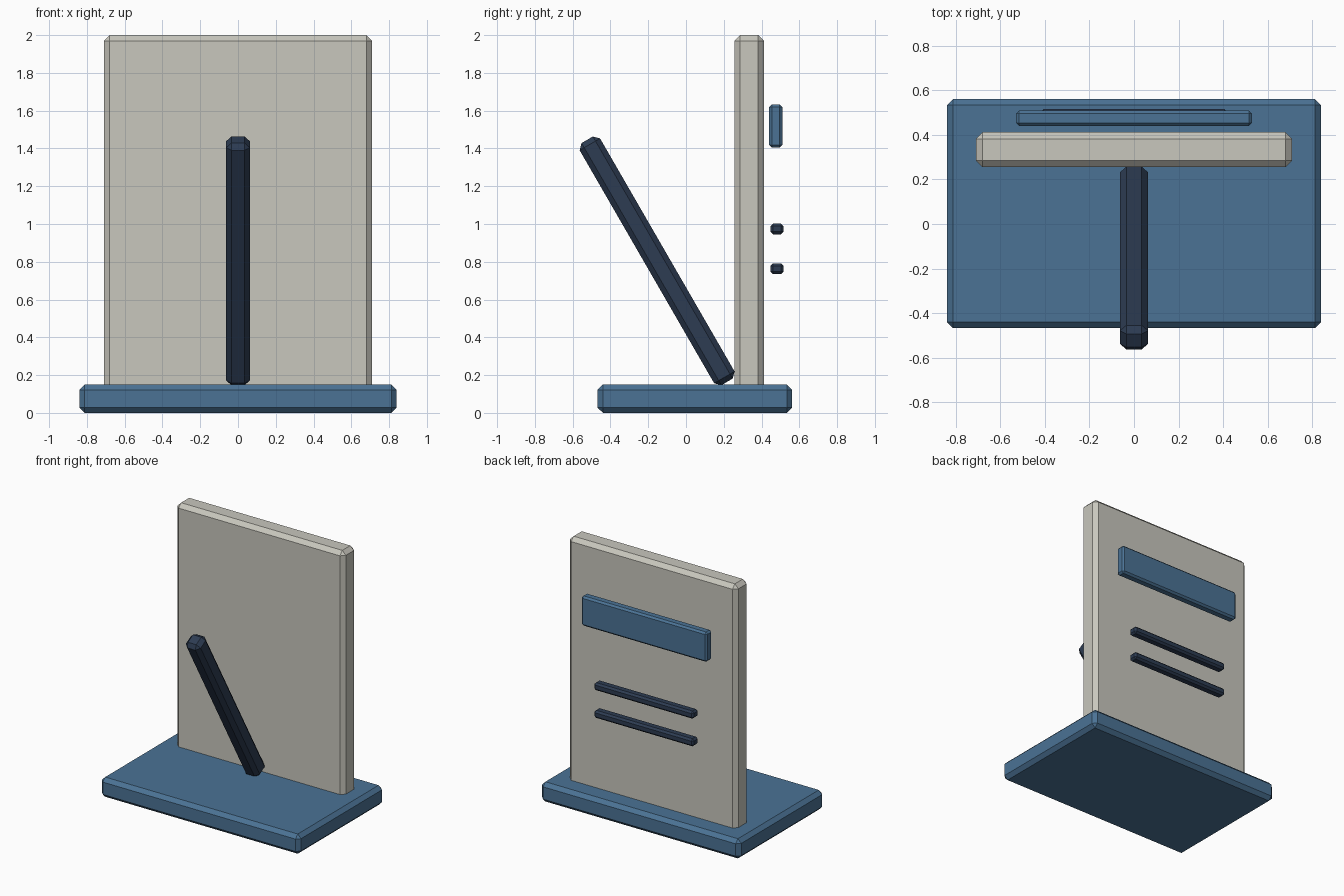
import bpy
import bmesh
from math import radians

if "Cube" in bpy.data.objects:
    bpy.data.objects.remove(bpy.data.objects["Cube"])


def material(name, rgb):
    m = bpy.data.materials.new(name)
    m.diffuse_color = (*rgb, 1.0)
    m.use_nodes = True
    m.node_tree.nodes["Principled BSDF"].inputs["Base Color"].default_value = m.diffuse_color
    return m


BLUE = material("blue", (0.07, 0.17, 0.30))
DARK = material("dark_navy", (0.026, 0.045, 0.085))
CREAM = material("warm_grey", (0.58, 0.57, 0.51))


def block(name, size, centre, bevel, mat, tilt=0.0):
    """Box with single-segment chamfers, tilted about x."""
    bm = bmesh.new()
    bmesh.ops.create_cube(bm, size=1.0)
    bmesh.ops.scale(bm, vec=size, verts=bm.verts)
    mesh = bpy.data.meshes.new(name)
    bm.to_mesh(mesh)
    bm.free()
    mesh.materials.append(mat)
    obj = bpy.data.objects.new(name, mesh)
    bpy.context.collection.objects.link(obj)
    obj.location = centre
    obj.rotation_euler.x = tilt
    mod = obj.modifiers.new("chamfer", 'BEVEL')
    mod.width = bevel
    mod.segments = 1
    mod.limit_method = 'NONE'
    return obj


# Base slab and upright panel sunk into it
block("base", (1.68, 1.03, 0.15), (0, 0.047, 0.075), 0.028, BLUE)
block("upright_panel", (1.42, 0.157, 1.90), (0, 0.334, 1.05), 0.03, CREAM)

# Slanted bar leaning forward from the foot of the panel
block("slanted_bar", (0.125, 0.125, 1.48), (0, -0.153, 0.805), 0.028, DARK, radians(30))

# Plate and two slats behind the panel
block("back_plate", (1.06, 0.07, 0.227), (0, 0.475, 1.519), 0.014, BLUE)
for i, z in enumerate((0.974, 0.763)):
    block(f"back_slat_{i + 1}", (0.84, 0.069, 0.058), (0, 0.482, z), 0.014, DARK)
